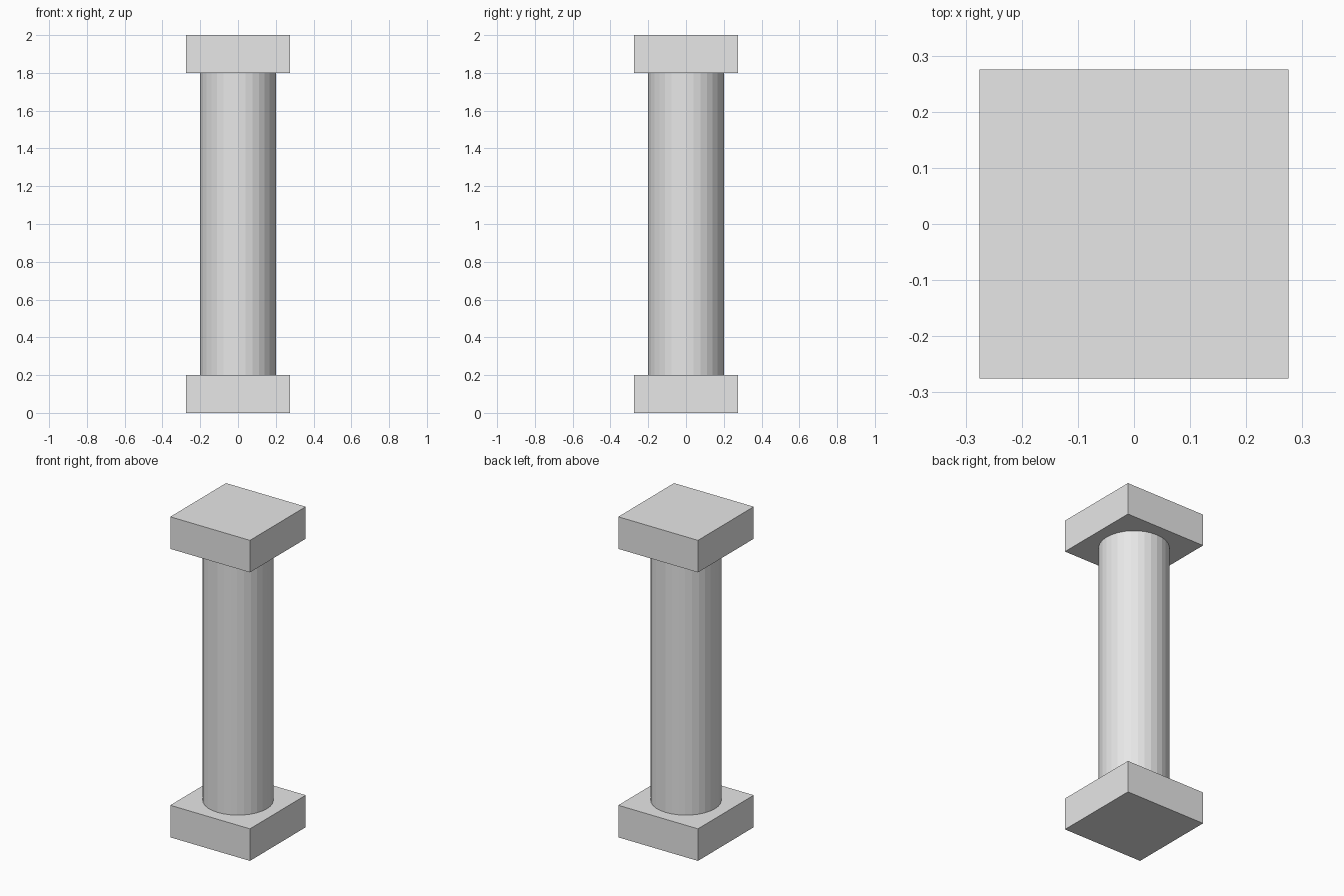
import bpy

# Remove the default cube
cube = bpy.data.objects.get("Cube")
if cube:
    bpy.data.objects.remove(cube, do_unlink=True)

HEIGHT = 2.0
SLAB_WIDTH = 0.55
SLAB_HEIGHT = 0.2
SHAFT_RADIUS = 0.2

# Plain stone colour
stone = bpy.data.materials.new("pale grey stone")
stone.use_nodes = True
colour = (0.8, 0.8, 0.8, 1.0)
stone.diffuse_color = colour
stone.node_tree.nodes["Principled BSDF"].inputs["Base Color"].default_value = colour


def finish(name):
    obj = bpy.context.object
    obj.name = obj.data.name = name
    obj.data.materials.append(stone)
    return obj


def slab(name, centre_z):
    bpy.ops.mesh.primitive_cube_add(size=1, location=(0, 0, centre_z))
    obj = finish(name)
    obj.scale = (SLAB_WIDTH, SLAB_WIDTH, SLAB_HEIGHT)
    bpy.ops.object.transform_apply(location=False, rotation=False, scale=True)


# Square base and capital
slab("base", SLAB_HEIGHT / 2)
slab("capital", HEIGHT - SLAB_HEIGHT / 2)

# Faceted round shaft between them
bpy.ops.mesh.primitive_cylinder_add(
    vertices=32, radius=SHAFT_RADIUS, depth=HEIGHT - 2 * SLAB_HEIGHT,
    end_fill_type='NOTHING', location=(0, 0, HEIGHT / 2))
finish("shaft")
